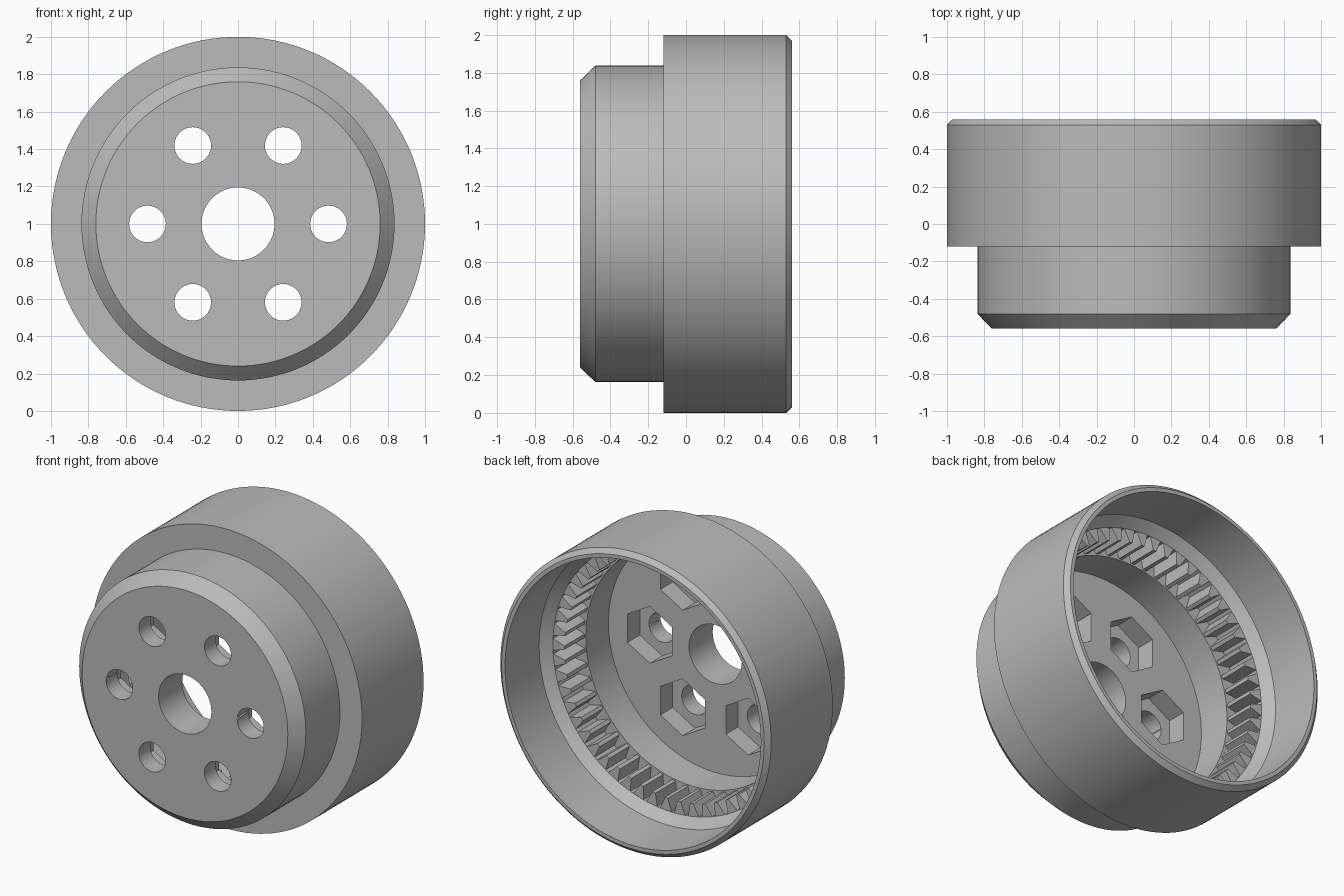
import bpy, bmesh
from math import cos, sin, pi, radians
from mathutils import Matrix, Vector

SEGMENTS = 128
TEETH = 54
FRONT, FLOOR, BACK = -0.56, -0.31, 0.56
SHELF, GEAR_BACK = -0.07, 0.14
ROOT_R, TIP_R = 0.885, 0.8

cube = bpy.data.objects.get("Cube")
if cube:
    bpy.data.objects.remove(cube, do_unlink=True)

grey = bpy.data.materials.new("plain_grey")
grey.use_nodes = True
grey.diffuse_color = (0.5, 0.5, 0.5, 1)
grey.node_tree.nodes["Principled BSDF"].inputs["Base Color"].default_value = (0.5, 0.5, 0.5, 1)


def finish(bm, name):
    """Turn a bmesh into an object standing on the ground."""
    bmesh.ops.recalc_face_normals(bm, faces=bm.faces)
    mesh = bpy.data.meshes.new(name)
    bm.to_mesh(mesh)
    bm.free()
    mesh.materials.append(grey)
    obj = bpy.data.objects.new(name, mesh)
    obj.location.z = 1
    bpy.context.collection.objects.link(obj)
    return obj


def lathe(name, profile):
    """Revolve a closed (radius, y) profile about the y axis."""
    bm = bmesh.new()
    rings = []
    for i in range(SEGMENTS):
        a = 2 * pi * i / SEGMENTS
        rings.append([bm.verts.new((r * cos(a), y, r * sin(a))) for r, y in profile])
    for i, ring in enumerate(rings):
        following = rings[(i + 1) % SEGMENTS]
        for j in range(len(profile)):
            k = (j + 1) % len(profile)
            bm.faces.new((ring[j], ring[k], following[k], following[j]))
    return finish(bm, name)


def add_prism(bm, outline, y0, y1):
    """Extrude an (x, z) outline along y."""
    ends = [[bm.verts.new((x, y, z)) for x, z in outline] for y in (y0, y1)]
    for end in ends:
        bm.faces.new(end)
    for i in range(len(outline)):
        k = (i + 1) % len(outline)
        bm.faces.new((ends[0][i], ends[0][k], ends[1][k], ends[1][i]))


def polygon(x, z, radius, sides):
    """Regular polygon with a corner pointing up."""
    return [(x + radius * sin(2 * pi * i / sides), z + radius * cos(2 * pi * i / sides))
            for i in range(sides)]


# Stepped housing with centre bore, floor, gear seat and open back
housing = lathe("housing", [
    (0.195, FRONT), (0.76, FRONT), (0.837, -0.48), (0.837, -0.12),
    (1.0, -0.12), (1.0, 0.53), (0.97, BACK), (0.945, BACK),
    (0.945, 0.2), (ROOT_R, GEAR_BACK), (ROOT_R, SHELF),
    (0.79, SHELF), (0.79, FLOOR), (0.195, FLOOR)])

# Six bolt holes with hexagonal nut pockets behind them
holes, pockets = bmesh.new(), bmesh.new()
for i in range(6):
    x, z = 0.484 * cos(i * pi / 3), 0.484 * sin(i * pi / 3)
    add_prism(holes, polygon(x, z, 0.098, 40), FRONT - 0.1, FLOOR + 0.1)
    add_prism(pockets, polygon(x, z, 0.19, 6), FLOOR - 0.13, FLOOR + 0.1)

for cutter in (finish(holes, "hole_cutter"), finish(pockets, "pocket_cutter")):
    cut = housing.modifiers.new(cutter.name, "BOOLEAN")
    cut.operation = "DIFFERENCE"
    cut.solver = "EXACT"
    cut.object = cutter
    bpy.context.view_layer.objects.active = housing
    bpy.ops.object.modifier_apply(modifier=cut.name)
    bpy.data.objects.remove(cutter, do_unlink=True)

# Internal ring gear teeth, rooted slightly inside the wall
teeth = bmesh.new()
half = [(ROOT_R + 0.01, 0.042), (ROOT_R - 0.005, 0.039), (0.84, 0.025), (TIP_R, 0.012)]
outline = half + [(r, -w) for r, w in reversed(half)]
for i in range(TEETH):
    a = 2 * pi * i / TEETH
    add_prism(teeth, [(r * cos(a) - w * sin(a), r * sin(a) + w * cos(a)) for r, w in outline],
              SHELF - 0.005, GEAR_BACK)
ring_gear = finish(teeth, "ring_gear_teeth")

# Smooth round walls, crisp edges
for obj in (housing, ring_gear):
    bpy.ops.object.select_all(action="DESELECT")
    obj.select_set(True)
    bpy.context.view_layer.objects.active = obj
    bpy.ops.object.shade_smooth_by_angle(angle=radians(20))
